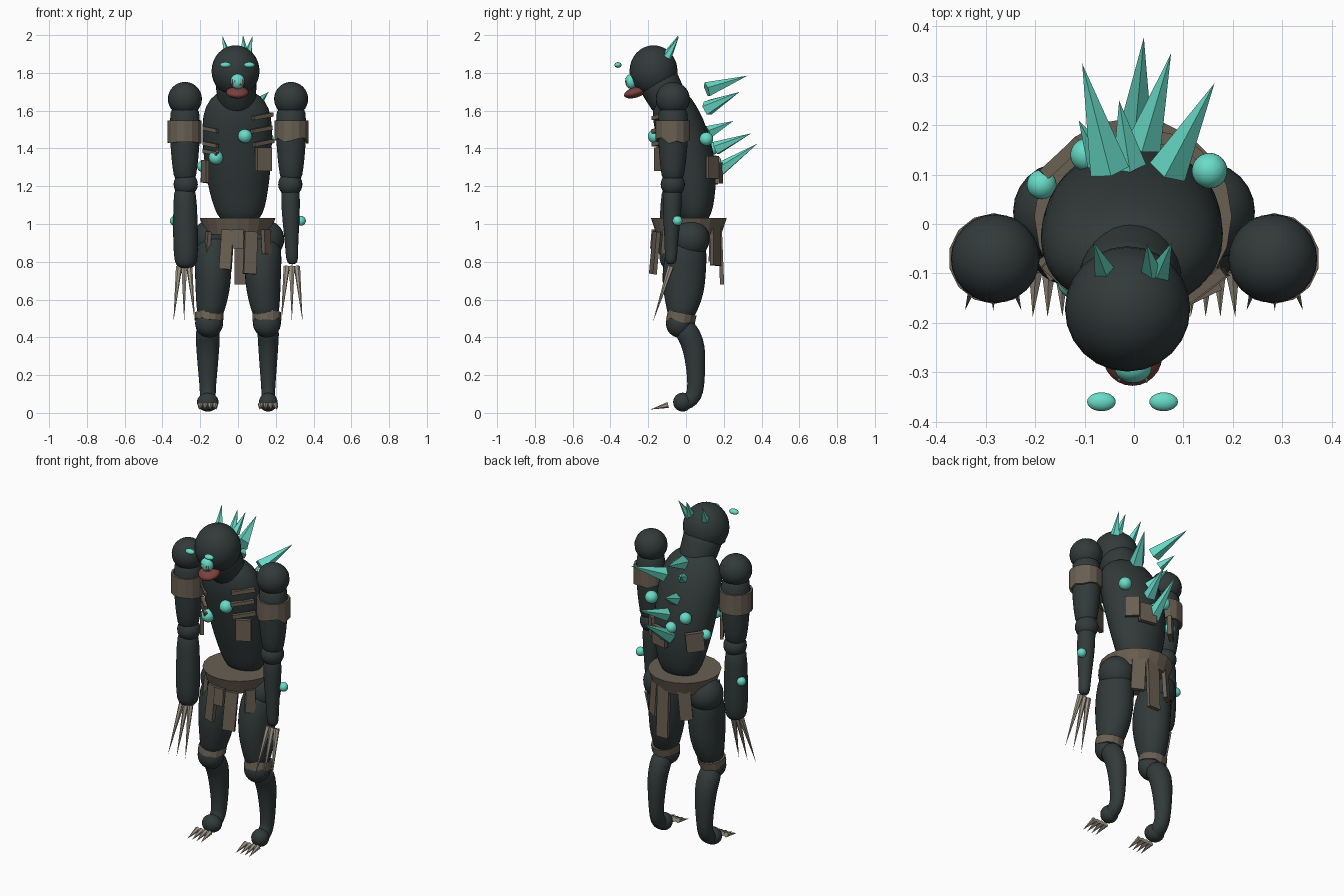
import bpy, bmesh, math, random
from mathutils import Vector, Matrix

if "Cube" in bpy.data.objects:
    bpy.data.objects.remove(bpy.data.objects["Cube"])

random.seed(4)
def mat(name, c):
    m = bpy.data.materials.new(name)
    m.diffuse_color = (*c, 1)
    m.use_nodes = True
    m.node_tree.nodes["Principled BSDF"].inputs["Base Color"].default_value = m.diffuse_color
    return m
DARK = mat("dark_skin", (.032, .042, .042))
TEAL = mat("teal_glow", (.14, .72, .58))
CLOTH = mat("brown_cloth", (.14, .115, .085))
BONE = mat("bone", (.35, .31, .25))
RED = mat("mouth_red", (.2, .05, .05))

def finish(bm, name, m, smooth=False):
    bmesh.ops.recalc_face_normals(bm, faces=bm.faces)
    me = bpy.data.meshes.new(name)
    for f in bm.faces:
        f.smooth = smooth
    bm.to_mesh(me)
    bm.free()
    me.materials.append(m)
    ob = bpy.data.objects.new(name, me)
    bpy.context.collection.objects.link(ob)
    return ob

def ball(name, loc, r, m=DARK, rot_x=0):
    r = r if isinstance(r, tuple) else (r, r, r)
    bm = bmesh.new()
    M = Matrix.Translation(loc) @ Matrix.Rotation(rot_x, 4, 'X') @ Matrix.Diagonal((*r, 1))
    bmesh.ops.create_uvsphere(bm, u_segments=24, v_segments=16, radius=1, matrix=M)
    return finish(bm, name, m, True)

def tube(name, pts, m=DARK, n=16):
    """Loft of elliptical rings (x, y, z, rx, ry) along a path."""
    bm = bmesh.new()
    P = [Vector(p[:3]) for p in pts]
    rings = []
    for i, p in enumerate(pts):
        t = (P[min(i + 1, len(P) - 1)] - P[max(i - 1, 0)]).normalized()
        b = t.cross(Vector((1, 0, 0))).normalized()
        a = b.cross(t)
        ry = p[4] if len(p) > 4 else p[3]
        rings.append([bm.verts.new(P[i] + a * p[3] * math.cos(k * math.tau / n)
                                   + b * ry * math.sin(k * math.tau / n)) for k in range(n)])
    for r0, r1 in zip(rings, rings[1:]):
        for k in range(n):
            bm.faces.new((r0[k], r0[(k + 1) % n], r1[(k + 1) % n], r1[k]))
    bm.faces.new(rings[0])
    bm.faces.new(rings[-1])
    ob = finish(bm, name, m, True)
    ob.modifiers.new("smooth", 'SUBSURF').levels = 1
    ob.modifiers["smooth"].render_levels = 1
    return ob

def spike(name, base, tip, r, m, n=5):
    bm = bmesh.new()
    b, t = Vector(base), Vector(tip)
    M = Matrix.Translation((b + t) / 2) @ (t - b).to_track_quat('Z', 'Y').to_matrix().to_4x4()
    bmesh.ops.create_cone(bm, cap_ends=True, segments=n, radius1=r, radius2=0,
                          depth=(t - b).length, matrix=M)
    return finish(bm, name, m)

def slab(name, loc, size, yaw=0, roll=0, pitch=0):
    bm = bmesh.new()
    M = (Matrix.Translation(loc) @ Matrix.Rotation(yaw, 4, 'Z') @ Matrix.Rotation(roll, 4, 'Y')
         @ Matrix.Rotation(pitch, 4, 'X') @ Matrix.Diagonal((*size, 1)))
    bmesh.ops.create_cube(bm, size=1, matrix=M)
    return finish(bm, name, CLOTH)

def band(name, loc, r, h, jag, pitch=0, n=14):
    """Open wrap of cloth with a ragged lower edge."""
    bm = bmesh.new()
    M = Matrix.Translation(loc) @ Matrix.Rotation(pitch, 4, 'X')
    bmesh.ops.create_cone(bm, cap_ends=False, segments=n, radius1=r, radius2=r, depth=h, matrix=M)
    for v in bm.verts:
        if v.co.z < loc[2] - h * .2:
            v.co.z += random.uniform(-.2, 1) * jag
    ob = finish(bm, name, CLOTH)
    ob.modifiers.new("thick", 'SOLIDIFY').thickness = .012
    return ob

# torso leaning forward, neck and head
tube("torso", [(0, -.07, 1.715, .05, .04), (0, -.075, 1.69, .12, .085), (-.005, -.07, 1.62, .175, .118),
               (-.005, -.035, 1.52, .19, .135), (-.003, 0, 1.4, .185, .142), (0, .025, 1.28, .175, .138),
               (.005, .04, 1.17, .157, .12), (.01, .045, 1.08, .135, .1), (.012, .045, 1.03, .11, .08),
               (.012, .045, 1.0, .07, .05)], n=20)
ball("head", (-.013, -.172, 1.81), (.127, .127, .136))
tube("neck", [(-.012, -.165, 1.8, .12), (-.01, -.13, 1.72, .108), (-.005, -.09, 1.65, .105),
              (0, -.07, 1.6, .09)])

# face
for s in (-1, 1):
    ball("eye", (s * .063 - .003, -.36, 1.842), (.029, .019, .015), TEAL)
ball("snout", (-.002, -.29, 1.755), (.038, .032, .04), TEAL)
ball("mouth", (-.003, -.268, 1.697), (.06, .062, .028), RED, .3)
for k in range(5):
    x = -.03 + k * .014
    spike("tooth", (x, -.315, 1.735), (x, -.322, 1.772), .004, BONE, 5)

# head horns
for b, t in (((-.058, -.1, 1.885), (-.082, -.037, 1.995)), ((.035, -.1, 1.89), (.026, -.04, 2.0)),
             ((.05, -.1, 1.885), (.077, -.037, 1.995))):
    spike("head_horn", b, t, .026, TEAL)

# back crystals
for b, t, r in (((-.05, .11, 1.71), (-.105, .325, 1.785), .042), ((.07, .11, 1.61), (.163, .285, 1.7), .042),
                ((-.01, .12, 1.485), (-.03, .25, 1.545), .036), ((.02, .16, 1.4), (.075, .345, 1.48), .038),
                ((0, .16, 1.275), (.02, .378, 1.425), .042), ((-.07, .13, 1.63), (-.112, .21, 1.68), .03)):
    spike("back_crystal", b, t, r, TEAL)

# glowing growths
for p, r in (((.037, -.165, 1.465), .037), ((-.117, -.115, 1.352), .038), ((-.187, .08, 1.305), .03),
             ((.153, .108, 1.45), .036), ((-.095, .14, 1.4), .034), ((-.01, .155, 1.33), .032),
             ((.333, -.045, 1.017), .026), ((-.335, -.045, 1.017), .026)):
    ball("growth", p, r, TEAL)

# torso patches and rib bars
slab("chest_patch", (.135, -.14, 1.342), (.085, .025, .125), .45)
slab("chest_patch", (-.175, -.09, 1.28), (.05, .02, .12), -1.0)
slab("back_patch", (-.15, .13, 1.27), (.1, .025, .11), .75, .1)
slab("back_patch", (.05, .175, 1.27), (.1, .025, .11), -.2)
slab("back_patch", (.13, .14, 1.3), (.08, .02, .12), -.75)
for z, x in ((1.57, .13), (1.5, .125), (1.43, .135)):
    slab("rib_bar", (x, -.135, z), (.13, .022, .022), .65, -.15)
for z in (1.5, 1.42, 1.38):
    slab("rib_bar", (-.145, -.115, z), (.1, .02, .02), -.75, .15)

# belt and hanging strips
bm = bmesh.new()
bmesh.ops.create_cone(bm, cap_ends=True, segments=20, radius1=.172, radius2=.2, depth=.085,
                      matrix=Matrix.Translation((-.002, .015, .988)))
finish(bm, "belt", CLOTH)
for x, y, ztop, w, h, yaw, roll in (
        (-.06, -.165, .97, .065, .21, -.3, .05), (.065, -.165, .96, .07, .225, .3, .06),
        (.15, -.1, .97, .055, .13, .9, .05), (0, -.175, .97, .06, .1, 0, 0), (-.165, -.07, .96, .05, .17, -1.15, 0),
        (.02, .185, .98, .075, .3, 0, 0), (-.1, .15, .98, .07, .18, .6, .08), (.1, .155, .98, .075, .2, -.55, -.05)):
    slab("belt_strip", (x, y, ztop - h / 2), (w, .022, h), yaw, roll, .04 if y > 0 else -.08)

for s, side in ((-1, "left"), (1, "right")):
    ax = .281 * s
    # arm
    ball(side + "_shoulder", (ax, -.07, 1.662), .09)
    tube(side + "_upper_arm", [(ax, -.07, 1.64, .075), (ax, -.068, 1.55, .083), (ax, -.068, 1.42, .08),
                               (ax, -.07, 1.3, .068), (ax, -.07, 1.21, .055)])
    ball(side + "_elbow", (ax * .985, -.07, 1.21), .064)
    if s < 0:
        fore = [(.283, 1.21, .055), (.28, 1.12, .064), (.278, .95, .068), (.276, .83, .066), (.276, .78, .055), (.276, .765, .03)]
    else:
        fore = [(.277, 1.21, .05), (.278, 1.12, .052), (.281, 1.0, .045), (.284, .88, .034), (.287, .81, .034), (.288, .785, .02)]
    tube(side + "_forearm", [(s * x, -.07 - (1.21 - z) * .025, z, r) for x, z, r in fore])
    band(side + "_armband", (ax * 1.01, -.07, 1.488), .092, .12, .03 if s > 0 else .008)
    # hand claws
    for k in (-1, 0, 1):
        hx = .285 * s
        spike("hand_claw", (hx + k * .027, -.08, .775), (hx + k * .057, -.175, .482), .017, BONE, 6)
    # leg
    ball(side + "_hip", (.145 * s, .025, .92), (.1, .1, .1))
    tube(side + "_thigh", [(.135 * s, .02, .95, .08, .08), (.135 * s, .005, .86, .1, .11),
                           (.13 * s, -.012, .75, .1, .12), (.135 * s, -.012, .64, .092, .112),
                           (.145 * s, -.022, .55, .077, .085), (.152 * s, -.035, .48, .06, .06)])
    ball(side + "_knee", (.153 * s, -.038, .475), (.074, .068, .076))
    band(side + "_knee_band", (.153 * s, -.025, .505), .077, .05, .018, -.2)
    x = .16 * s
    f = 1 if s < 0 else .86
    tube(side + "_shin", [(x, -.025, .47, .06), (x, .02, .41, .067 * f, .064), (x, .044, .34, .062 * f, .062),
                          (x, .052, .24, .054 * f, .051), (x, .053, .15, .045 * f, .046),
                          (x, .045, .09, .042 * f, .045), (x, .01, .058, .045 * f, .044),
                          (x, -.03, .052, .045 * f, .04)])
    ball(side + "_foot", (x, -.018, .057), (.057 * f, .05, .05))
    # toe claws
    for k in (-1.5, -.5, .5, 1.5):
        spike("toe_claw", (x + k * .026, -.095, .042), (x + k * .03, -.188, .018), .016, BONE, 6)
